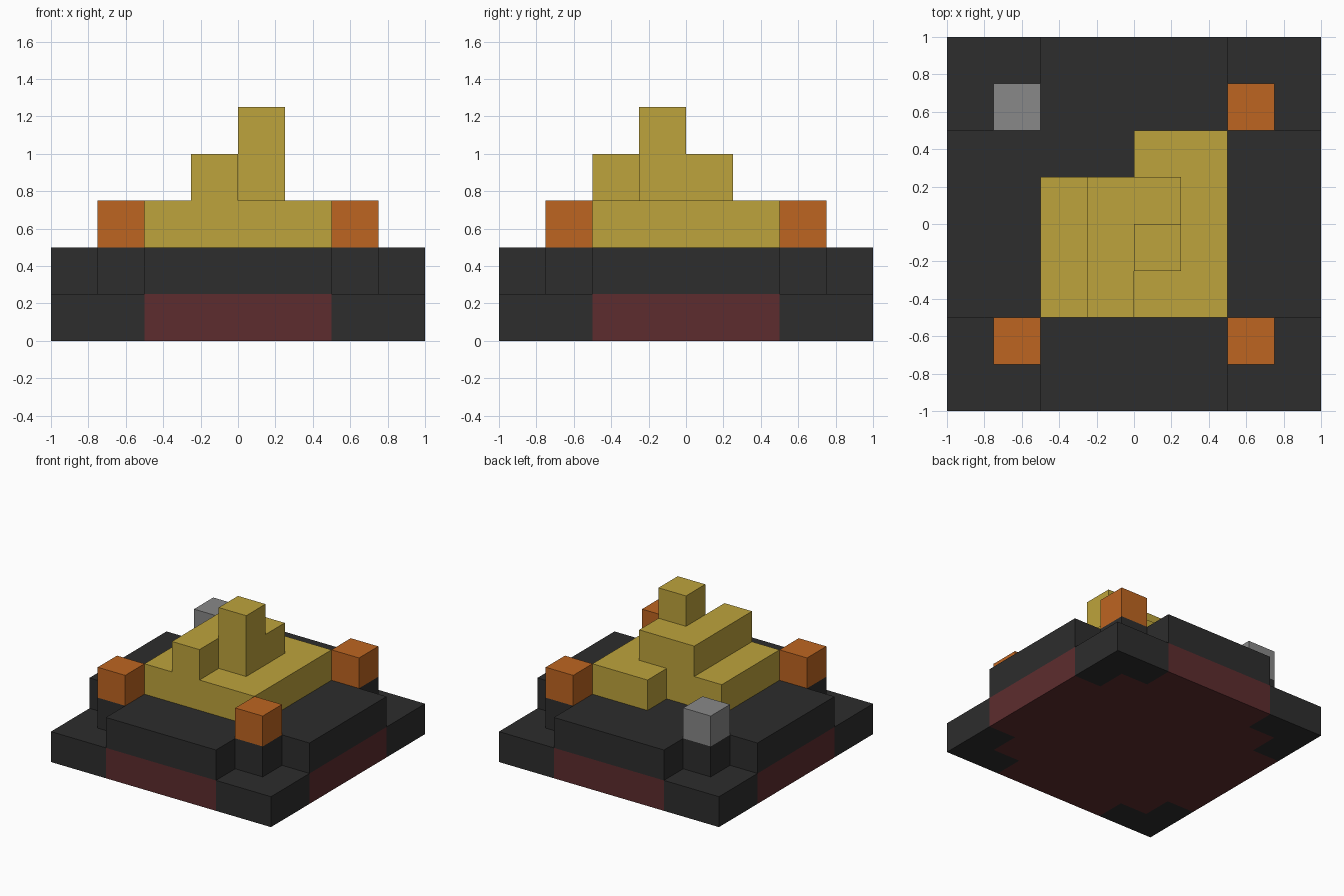
import bpy
import bmesh

CELL = 0.25  # everything sits on a quarter-unit block grid

if "Cube" in bpy.data.objects:
    bpy.data.objects.remove(bpy.data.objects["Cube"], do_unlink=True)


def material(name, srgb):
    lin = [(c / 255 / 12.92) if c < 11 else ((c / 255 + 0.055) / 1.055) ** 2.4 for c in srgb]
    mat = bpy.data.materials.new(name)
    mat.use_nodes = True
    mat.diffuse_color = (*lin, 1)
    bsdf = mat.node_tree.nodes["Principled BSDF"]
    bsdf.inputs["Base Color"].default_value = (*lin, 1)
    return mat


def prism(name, outline, z0, z1, mat):
    """Extrude a counter-clockwise outline, in cells, from z0 to z1."""
    bm = bmesh.new()
    face = bm.faces.new([bm.verts.new((x * CELL, y * CELL, z0 * CELL)) for x, y in outline])
    ext = bmesh.ops.extrude_face_region(bm, geom=[face], use_keep_orig=True)
    top = [v for v in ext["geom"] if isinstance(v, bmesh.types.BMVert)]
    bmesh.ops.translate(bm, verts=top, vec=(0, 0, (z1 - z0) * CELL))
    bmesh.ops.recalc_face_normals(bm, faces=bm.faces)
    bmesh.ops.triangulate(bm, faces=[f for f in bm.faces if len(f.verts) > 4])
    mesh = bpy.data.meshes.new(name)
    bm.to_mesh(mesh)
    bm.free()
    mesh.materials.append(mat)
    obj = bpy.data.objects.new(name, mesh)
    bpy.context.collection.objects.link(obj)
    return obj


def rect(x0, y0, x1, y1):
    return [(x0, y0), (x1, y0), (x1, y1), (x0, y1)]


def turn(points, quarters):
    for _ in range(quarters):
        points = [(-y, x) for x, y in points]
    return points


dark = material("dark stone", (45, 45, 45))
red = material("dark red", (93, 44, 46))
gold = material("gold", (190, 164, 60))
orange = material("orange", (190, 101, 33))
grey = material("grey", (136, 136, 136))

# Stepped cross shared by the red core and the dark platform
step = [(4, 2), (3, 2), (3, 3), (2, 3), (2, 4)]
cross = [p for q in range(4) for p in turn(step, q)]
prism("base_core", cross, 0, 1, red)
prism("platform", cross, 1, 2, dark)

# Corner blocks of the base, and the cap block on each post
corner = [(4, 2), (4, 4), (2, 4), (2, 3), (3, 3), (3, 2)]
places = ["back_left", "back_right", "front_right", "front_left"]
for q, place in enumerate(places):
    prism("base_corner_" + place, turn(corner, q), 0, 1, dark)
    cap = grey if place == "back_right" else orange
    prism("post_cap_" + place, turn(rect(2, 2, 3, 3), q), 2, 3, cap)

# Gold pile in three tiers
lower = [(-2, -2), (2, -2), (2, 2), (0, 2), (0, 1), (-2, 1)]
middle = [(-1, -2), (0, -2), (0, -1), (1, -1), (1, 1), (-1, 1)]
prism("gold_lower_tier", lower, 2, 3, gold)
prism("gold_middle_tier", middle, 3, 4, gold)
prism("gold_peak", rect(0, -1, 1, 0), 4, 5, gold)
